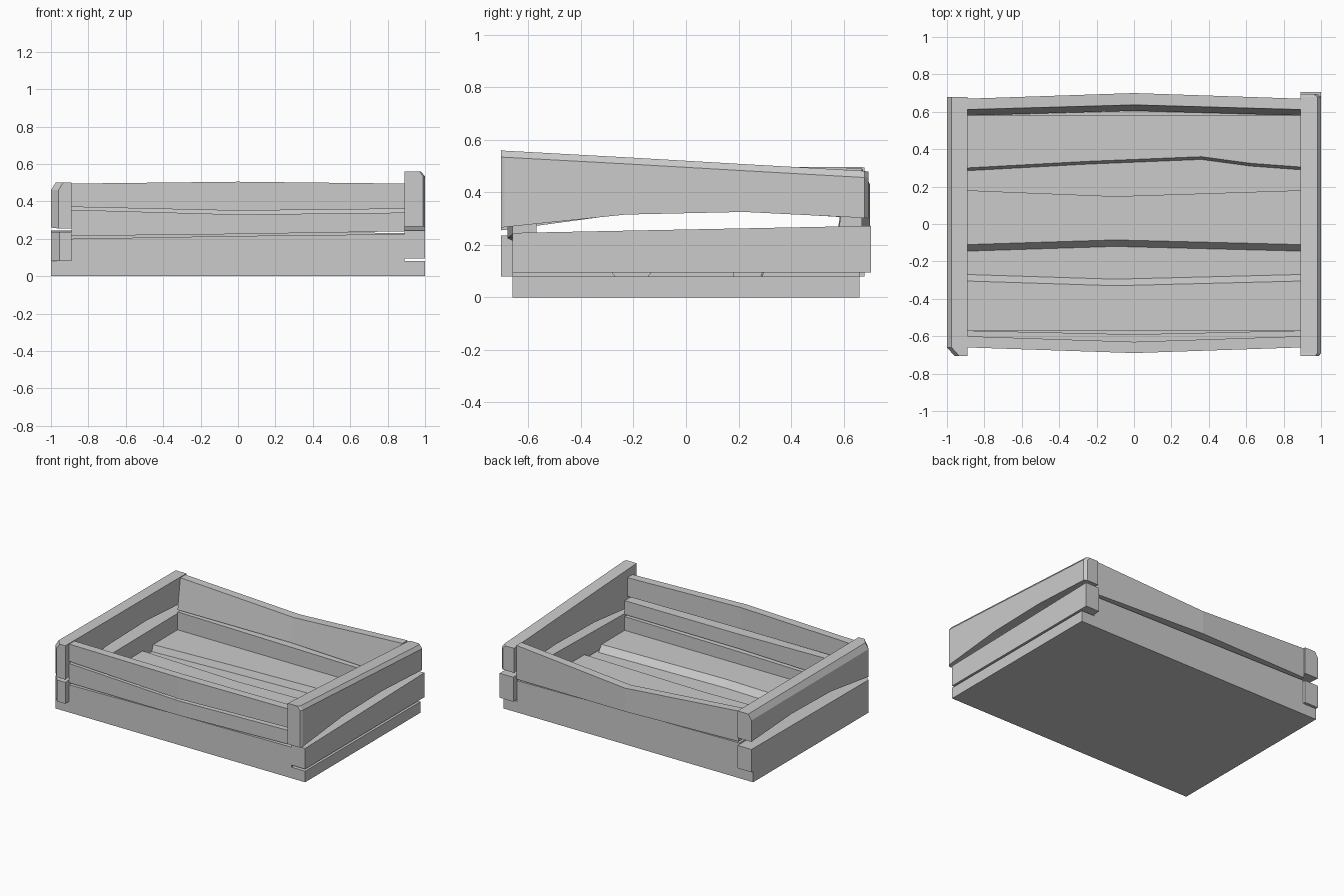
import bpy
import bmesh

cube = bpy.data.objects.get("Cube")
if cube:
    bpy.data.objects.remove(cube)

grey = bpy.data.materials.new("grey_wood")
grey.use_nodes = True
colour = (0.6, 0.6, 0.6, 1)
grey.diffuse_color = colour
grey.node_tree.nodes["Principled BSDF"].inputs["Base Color"].default_value = colour


def plank(name, axis, stations, chamfer=(0, 0), slope=0):
    """Loft a board along x or y; each station is (position, outer, inner, bottom, top).
    chamfer cuts the outer top edge (across, down); slope pulls the inner top edge in."""
    bm = bmesh.new()
    rings = []
    for pos, out, inn, low, high in stations:
        side = 1 if inn > out else -1
        section = [(inn, low), (out, low), (out, high - chamfer[1])]
        if chamfer[1]:
            section.append((out + side * chamfer[0], high))
        section.append((inn - side * slope, high))
        rings.append([bm.verts.new((pos, c, z) if axis == "x" else (c, pos, z))
                      for c, z in section])
    for a, b in zip(rings, rings[1:]):
        for i in range(len(a)):
            j = (i + 1) % len(a)
            bm.faces.new((a[i], a[j], b[j], b[i]))
    bm.faces.new(rings[0])
    bm.faces.new(rings[-1][::-1])
    bmesh.ops.recalc_face_normals(bm, faces=bm.faces)
    mesh = bpy.data.meshes.new(name)
    bm.to_mesh(mesh)
    bm.free()
    mesh.materials.append(grey)
    obj = bpy.data.objects.new(name, mesh)
    bpy.context.collection.objects.link(obj)
    return obj


E = 0.89  # inner faces of the side boards

# Base panel
plank("base_panel", "x", [(-1, -0.66, 0.66, 0, 0.08), (1, -0.66, 0.66, 0, 0.08)])

# Floor slats
plank("floor_slat_front", "x", [(-E, -0.57, -0.27, 0.08, 0.125),
                                (-0.1, -0.57, -0.295, 0.08, 0.125),
                                (E, -0.57, -0.27, 0.08, 0.125)], slope=0.035)
plank("floor_slat_middle", "x", [(-E, 0.18, -0.145, 0.08, 0.125),
                                 (-0.1, 0.148, -0.12, 0.08, 0.125),
                                 (E, 0.18, -0.145, 0.08, 0.125)], slope=0.035)
plank("floor_slat_back", "x", [(-E, 0.58, 0.285, 0.08, 0.125),
                               (-0.25, 0.58, 0.32, 0.08, 0.125),
                               (0.36, 0.58, 0.345, 0.08, 0.125),
                               (0.62, 0.58, 0.31, 0.08, 0.125),
                               (E, 0.58, 0.29, 0.08, 0.125)], slope=0.015)

# Front wall: three bowed boards
plank("front_board_lower", "x", [(-E, -0.66, -0.57, 0.08, 0.20),
                                 (0, -0.66, -0.57, 0.08, 0.215),
                                 (E, -0.66, -0.57, 0.08, 0.225)])
plank("front_board_middle", "x", [(-E, -0.66, -0.57, 0.215, 0.355),
                                  (0, -0.68, -0.59, 0.225, 0.33),
                                  (E, -0.66, -0.57, 0.24, 0.34)])
plank("front_board_upper", "x", [(-E, -0.66, -0.60, 0.37, 0.495),
                                 (0, -0.69, -0.63, 0.35, 0.505),
                                 (E, -0.66, -0.60, 0.36, 0.495)])

# Back wall: a straight lower board and a sagging upper board
plank("back_board_lower", "x", [(-E, 0.66, 0.58, 0.08, 0.255),
                                (E, 0.66, 0.58, 0.08, 0.23)])
plank("back_board_upper", "x", [(-E, 0.67, 0.58, 0.27, 0.49),
                                (0, 0.70, 0.605, 0.26, 0.43),
                                (E, 0.67, 0.58, 0.245, 0.49)], slope=0.032)

# Left side boards
plank("left_board_lower", "y", [(-0.66, 1, E, 0.095, 0.245),
                                (0.705, 1, E, 0.095, 0.272)])
plank("left_board_upper", "y", [(-0.705, 0.99, E, 0.265, 0.56),
                                (-0.69, 1, E, 0.267, 0.558),
                                (-0.23, 1, E, 0.315, 0.533),
                                (0.22, 1, E, 0.325, 0.507),
                                (0.68, 1, E, 0.302, 0.481),
                                (0.695, 0.98, E, 0.30, 0.478)], chamfer=(0.02, 0.025))

# Right side boards, with tapered front ends
plank("right_board_lower", "y", [(-0.705, -0.955, -E, 0.08, 0.235),
                                 (-0.66, -1, -E, 0.08, 0.237),
                                 (0.68, -1, -E, 0.08, 0.245)])
plank("right_board_upper", "y", [(-0.705, -0.96, -E, 0.255, 0.5),
                                 (-0.66, -1, -E, 0.26, 0.5),
                                 (-0.23, -1, -E, 0.318, 0.498),
                                 (0.22, -1, -E, 0.328, 0.497),
                                 (0.68, -1, -E, 0.30, 0.495)], chamfer=(0.025, 0.04))
